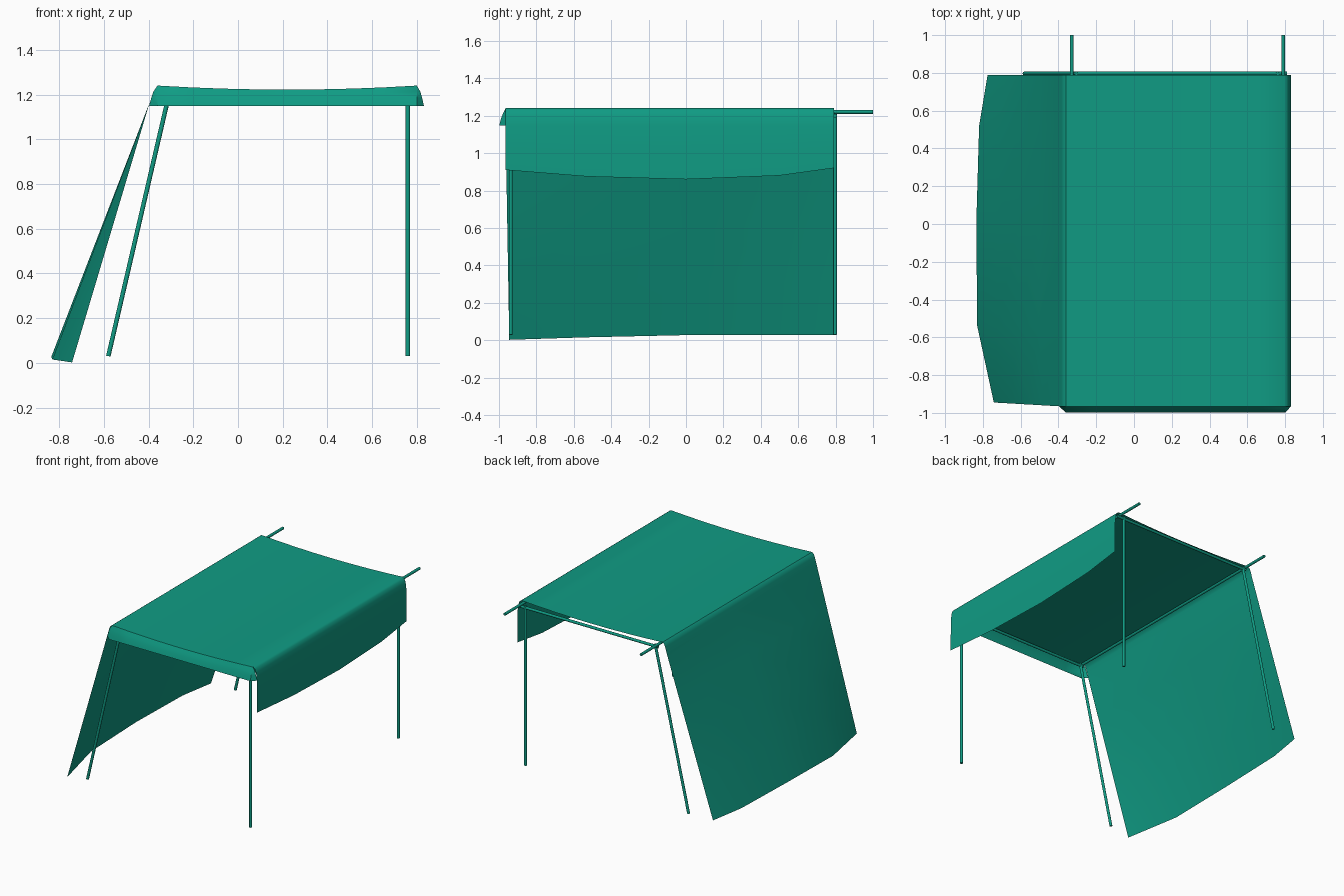
import bpy, bmesh
from mathutils import Vector

cube = bpy.data.objects.get("Cube")
if cube:
    bpy.data.objects.remove(cube, do_unlink=True)

# Single teal colour
teal = bpy.data.materials.new("teal")
teal.use_nodes = True
colour = (0.005, 0.33, 0.23, 1)
teal.diffuse_color = colour
teal.node_tree.nodes["Principled BSDF"].inputs["Base Color"].default_value = colour


def finish(name, bm, angle):
    mesh = bpy.data.meshes.new(name)
    bm.to_mesh(mesh)
    bm.free()
    mesh.materials.append(teal)
    obj = bpy.data.objects.new(name, mesh)
    bpy.context.collection.objects.link(obj)
    bpy.ops.object.select_all(action='DESELECT')
    obj.select_set(True)
    bpy.context.view_layer.objects.active = obj
    bpy.ops.object.shade_smooth_by_angle(angle=angle)
    return obj


def sheet(name, rows):
    """Join equal-length rows of points into a cloth surface."""
    bm = bmesh.new()
    grid = [[bm.verts.new(p) for p in row] for row in rows]
    for a, b in zip(grid, grid[1:]):
        for i in range(len(a) - 1):
            bm.faces.new((a[i], a[i + 1], b[i + 1], b[i]))
    finish(name, bm, 0.7)


def pole(name, start, end, radius=0.01):
    start, end = Vector(start), Vector(end)
    axis = end - start
    bm = bmesh.new()
    bmesh.ops.create_cone(bm, cap_ends=True, segments=12, radius1=radius,
                          radius2=radius, depth=axis.length)
    bm.transform(axis.to_track_quat('Z', 'Y').to_matrix().to_4x4())
    bmesh.ops.translate(bm, vec=(start + end) / 2, verts=bm.verts)
    finish(name, bm, 0.9)


LEFT, RIGHT, FRONT = -0.36, 0.80, -0.965


def roof_line():
    """Sagging line across the roof as (x, z) pairs."""
    steps = 8
    for i in range(steps + 1):
        t = i / steps
        yield LEFT + (RIGHT - LEFT) * t, 1.24 - 0.072 * t * (1 - t)


# Canopy: y at top, y, x, z of the wall hem, z of the short flap hem
stations = [
    (FRONT, -0.945, -0.742, 0.002, 0.91),
    (-0.53, -0.54, -0.83, 0.015, 0.875),
    (0.0, 0.0, -0.835, 0.027, 0.86),
    (0.5, 0.52, -0.82, 0.028, 0.88),
    (0.79, 0.79, -0.775, 0.028, 0.92),
]
rows = []
for y, hem_y, hem_x, hem_z, flap_z in stations:
    hem, eave = Vector((hem_x, hem_y, hem_z)), Vector((-0.395, y, 1.165))
    row = [hem.lerp(eave, t / 4) for t in range(5)]
    row += [(-0.382, y, 1.21), (-0.373, y, 1.23)]
    row += [(x, y, z) for x, z in roof_line()]
    row += [(0.814, y, 1.23), (0.824, y, 1.205), (0.831, y, 1.15),
            (0.832, y, (1.15 + flap_z) / 2), (0.832, y, flap_z)]
    rows.append(row)
sheet("canopy_cloth", rows)

# Front valance curling down from the roof edge, closed at both corners
valance = []
for y, drop, spread in [(FRONT, 0, 0), (-0.978, 0.3, 0.3),
                        (-0.989, 0.6, 0.6), (-0.998, 1, 0.85)]:
    row = [(LEFT - 0.038 * drop ** 0.6, FRONT, 1.24 - 0.092 * drop)]
    for x, z in roof_line():
        row.append((x, y, z + (1.148 - z) * drop))
    row.append((RIGHT + 0.032 * drop ** 0.6, FRONT, 1.24 - 0.092 * drop))
    valance.append(row)
sheet("front_valance", valance)

# Frame: leaning legs on one side, upright on the other, joined by crossbars
for place, y in (("front", -0.937), ("back", 0.797)):
    pole(place + "_leaning_leg", (-0.58, y, 0.03), (-0.305, y, 1.215))
    pole(place + "_upright_leg", (0.76, y, 0.03), (0.76, y, 1.215))
    pole(place + "_crossbar", (-0.33, y, 1.2), (0.81, y, 1.2))

# Long rails projecting past the back
for side, x in (("leaning", -0.33), ("upright", 0.79)):
    pole(side + "_side_rail", (x, -0.95, 1.22), (x, 1.0, 1.22))
